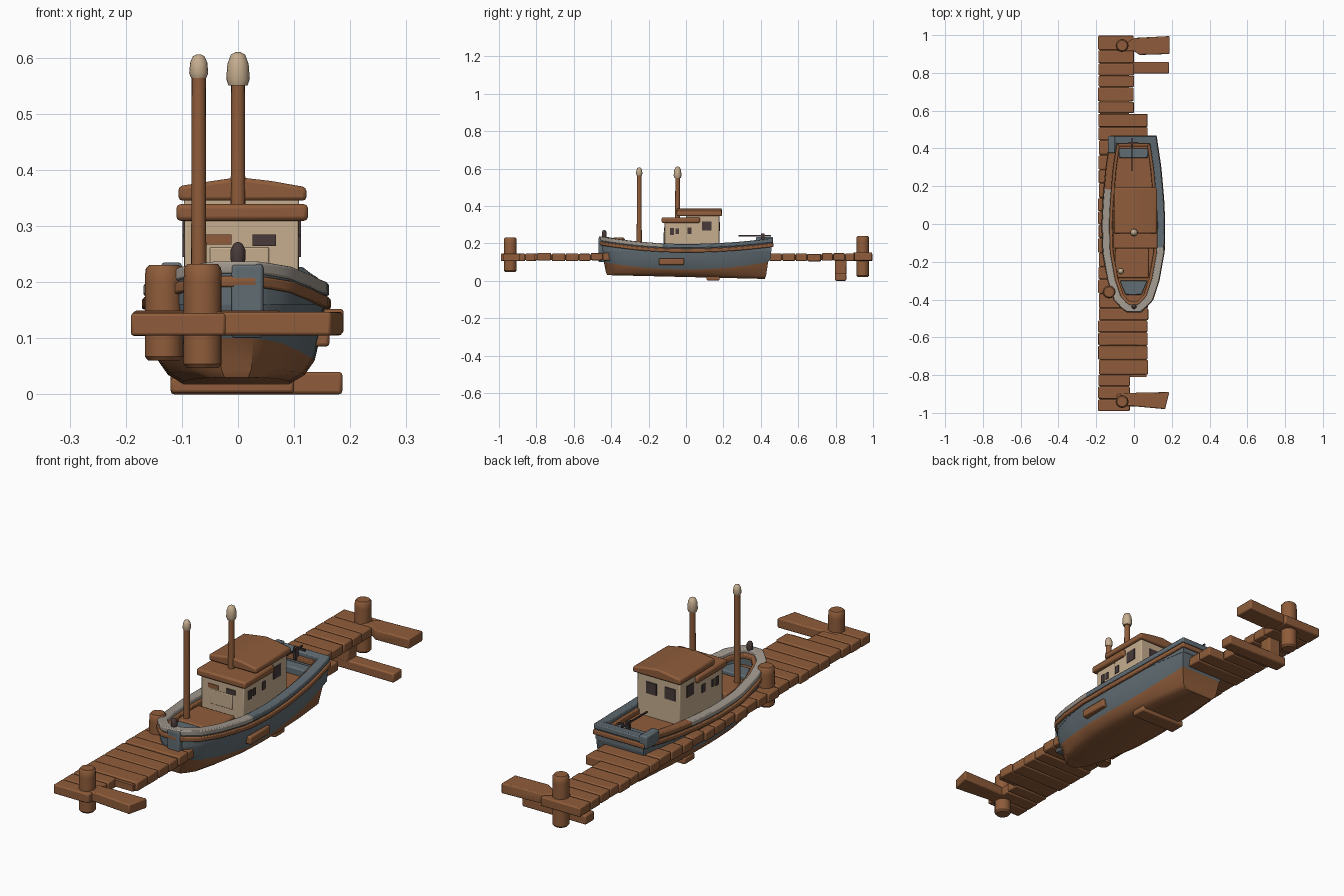
import bpy, bmesh, math, random
from mathutils import Vector

if "Cube" in bpy.data.objects:
    bpy.data.objects.remove(bpy.data.objects["Cube"])
random.seed(4)

def material(name, r, g, b):
    m = bpy.data.materials.new(name)
    m.diffuse_color = (r, g, b, 1)
    m.use_nodes = True
    m.node_tree.nodes["Principled BSDF"].inputs["Base Color"].default_value = m.diffuse_color
    return m

BROWN = material("wood_brown", .275, .108, .043)
SLATE = material("slate_blue", .118, .150, .170)
GREY = material("warm_light_grey", .36, .32, .275)
CREAM = material("cream", .56, .42, .275)
DARK = material("dark_umber", .065, .042, .042)

def finish(name, bm, mats, bevel=0, segs=2):
    bmesh.ops.recalc_face_normals(bm, faces=bm.faces)
    me = bpy.data.meshes.new(name)
    bm.to_mesh(me)
    bm.free()
    for m in mats:
        me.materials.append(m)
    ob = bpy.data.objects.new(name, me)
    bpy.context.collection.objects.link(ob)
    if bevel:
        mod = ob.modifiers.new("soft_edges", 'BEVEL')
        mod.width, mod.segments, mod.limit_method = bevel, segs, 'ANGLE'
    bpy.ops.object.select_all(action='DESELECT')
    ob.select_set(True)
    bpy.context.view_layer.objects.active = ob
    bpy.ops.object.shade_smooth_by_angle(angle=math.radians(40))
    return ob

def box(name, x0, x1, y0, y1, z0, z1, mat, bevel=.006):
    bm = bmesh.new()
    bmesh.ops.create_cube(bm, size=1)
    for v in bm.verts:
        v.co = ((x0 + x1) / 2 + v.co.x * (x1 - x0), (y0 + y1) / 2 + v.co.y * (y1 - y0),
                (z0 + z1) / 2 + v.co.z * (z1 - z0))
    return finish(name, bm, [mat], bevel)

def lathe(name, x, y, profile, mat, sides=16):
    """Turned part from (radius, z) pairs."""
    bm = bmesh.new()
    rings = [[bm.verts.new((x + r * math.cos(math.tau * i / sides), y + r * math.sin(math.tau * i / sides), z))
              for i in range(sides)] for r, z in profile]
    for a, b in zip(rings, rings[1:]):
        for i in range(sides):
            j = (i + 1) % sides
            bm.faces.new((a[i], a[j], b[j], b[i]))
    bm.faces.new(rings[0])
    bm.faces.new(rings[-1])
    return finish(name, bm, [mat])

def prism(name, pts, axis, lo, hi, mat, bevel=.005):
    """Polygon extruded along y (points x,z) or z (points x,y)."""
    bm = bmesh.new()
    place = (lambda p, t: (p[0], t, p[1])) if axis == 'y' else (lambda p, t: (p[0], p[1], t))
    a, b = [[bm.verts.new(place(p, t)) for p in pts] for t in (lo, hi)]
    bm.faces.new(a)
    bm.faces.new(b)
    for i in range(len(pts)):
        j = (i + 1) % len(pts)
        bm.faces.new((a[i], a[j], b[j], b[i]))
    return finish(name, bm, [mat], bevel)

# ---- hull plan outline and sheer line ----
PLAN = [(-.46, .035), (-.44, .06), (-.40, .097), (-.30, .13), (-.15, .157), (0, .161),
        (.13, .155), (.30, .14), (.46, .116)]

def half_width(y):
    for (a, wa), (b, wb) in zip(PLAN, PLAN[1:]):
        if y <= b:
            return wa + (wb - wa) * (y - a) / (b - a)
    return PLAN[-1][1]

def sheer(y):
    return .197 + (.04 if y < 0 else .03) * (y / .46) ** 2

CX, DECK = -.003, .165
YS = [-.46, -.44, -.42] + [-.40 + i * .0344 for i in range(26)]
YS[-1] = .46
OUT = [Vector((CX + half_width(y), y)) for y in YS] + [Vector((CX - half_width(y), y)) for y in reversed(YS)]

def offset(d):
    res = []
    for i, p in enumerate(OUT):
        t1, t2 = (p - OUT[i - 1]).normalized(), (OUT[(i + 1) % len(OUT)] - p).normalized()
        n1, n2 = Vector((t1.y, -t1.x)), Vector((t2.y, -t2.x))
        res.append(p + (n1 + n2) / (1 + n1.dot(n2)) * d)
    return res

def band(name, inner, outer, lo, hi, mats, rule=None, bevel=.004):
    """Closed strip round the hull; lo and hi are functions of y."""
    bm = bmesh.new()
    pin, pout = offset(inner), offset(outer)
    secs = [[bm.verts.new((p.x, p.y, f(o.y))) for p, f in ((a, lo), (b, lo), (b, hi), (a, hi))]
            for a, b, o in zip(pin, pout, OUT)]
    for i, s in enumerate(secs):
        n = secs[(i + 1) % len(secs)]
        for k in range(4):
            f = bm.faces.new((s[k], s[(k + 1) % 4], n[(k + 1) % 4], n[k]))
            if rule:
                f.material_index = rule(f.calc_center_median())
    return finish(name, bm, mats, bevel)

# ---- hull shell, brown below the waterline ----
rows = [(lambda y: sheer(y) - .012, 1, 1), (lambda y: .12, .96, .985),
        (lambda y: .06 + .04 * (y / .46) ** 2, .87, .955),
        (lambda y: .035 - .02 * y, .76, .93), (lambda y: .02 - .022 * y, .60, .915)]
bm = bmesh.new()
rings = [[bm.verts.new((CX + (p.x - CX) * w, p.y * l, zf(p.y))) for p in OUT] for zf, w, l in rows]
for r in range(len(rows) - 1):
    for i in range(len(OUT)):
        j = (i + 1) % len(OUT)
        f = bm.faces.new((rings[r][i], rings[r][j], rings[r + 1][j], rings[r + 1][i]))
        f.material_index = 1 if r >= 2 else 0
half = len(YS)
for i in range(half - 1):
    b = rings[-1]
    f = bm.faces.new((b[i], b[i + 1], b[-2 - i], b[-1 - i]))
    f.material_index = 1
finish("hull", bm, [SLATE, BROWN])

# ---- deck, bulwark, gunwale and rails ----
prism("deck", [tuple(p) for p in offset(-.012)], 'z', DECK - .01, DECK, BROWN, 0)
band("bulwark", -.026, -.002, lambda y: DECK - .005, lambda y: sheer(y) - .01, [SLATE], bevel=0)

def gunwale_colour(c):
    if c.x < 0:
        return 0 if c.y < .17 else (2 if c.y < .38 else 1)
    return 0 if c.y < -.13 else 1

band("gunwale", -.034, .005, lambda y: sheer(y) - .022, sheer, [GREY, SLATE, BROWN], gunwale_colour)
band("rub_rail", -.01, .008, lambda y: sheer(y) - .046, lambda y: sheer(y) - .026, [BROWN])
band("inner_rail", -.05, -.03, lambda y: sheer(y) - .036, lambda y: sheer(y) - .016, [BROWN])
prism("bow_platform", [(-.075, -.30), (.07, -.30), (.04, -.375), (-.045, -.375)], 'z', .16, .19, SLATE)
box("stern_bench", -.08, .075, .35, .40, .16, .195, SLATE)
box("stern_corner", -.137, -.10, .375, .465, .18, .235, SLATE)
box("stem_block", -.012, .045, -.468, -.43, .10, .232, SLATE)
box("fore_hatch", -.10, .078, -.285, -.13, .16, .185, BROWN)
box("side_fender", .13, .163, -.145, -.01, .085, .12, BROWN)

# ---- cabin ----
box("cabin_front", -.095, .108, -.115, .05, .16, .315, CREAM, .004)
box("cabin_rear", -.096, .109, .0, .178, .16, .35, CREAM, .004)
box("front_roof", -.11, .125, -.13, .075, .309, .339, BROWN, .008)
prism("rear_roof", [(-.106, .345), (-.106, .371), (-.06, .378), (.0, .387), (.06, .38), (.122, .369), (.122, .345)],
      'y', -.05, .192, BROWN, .007)
box("front_panel", -.05, .055, -.119, -.11, .20, .262, CREAM, .003)
box("front_window_left", -.062, -.012, -.118, -.112, .267, .285, BROWN, 0)
box("front_window_right", .026, .068, -.118, -.112, .264, .285, DARK, 0)
for i, (y0, y1, z0, z1) in enumerate([(-.085, -.065, .245, .282), (-.055, -.038, .25, .28),
                                      (.008, .03, .25, .285), (.085, .135, .268, .318)]):
    box(f"right_window_{i}", .106, .112, y0, y1, z0, z1, DARK, 0)
    box(f"left_window_{i}", -.099, -.093, y0, y1, z0, z1, DARK, 0)
for x in (-.055, .035):
    box("rear_window", x - .02, x + .03, .176, .182, .265, .315, DARK, 0)

# ---- masts with rounded caps ----
def mast(name, x, y, z0, top, r, cap_r):
    lathe(name, x, y, [(r * 1.1, z0), (r, top - .03)], BROWN)
    h = .042 if cap_r < .018 else .06
    lathe(name + "_cap", x, y, [(cap_r * .8, top - h), (cap_r, top - h * .8), (cap_r * .9, top - h * .35),
                                (cap_r * .6, top - h * .08), (cap_r * .2, top)], CREAM)

mast("fore_mast", -.07, -.25, .16, .606, .0125, .017)
mast("cabin_mast", 0, -.045, .33, .61, .012, .021)

# ---- bow knob and stern rod ----
lathe("bow_knob", 0, -.437, [(.010, .22), (.013, .24), (.013, .258), (.008, .268), (.003, .271)], DARK, 12)
box("stern_rod", -.013, -.007, .28, .455, .238, .244, DARK, 0)
box("stern_rod_mount", -.016, -.004, .40, .42, .20, .252, DARK, 0)
box("stern_rod_handle", -.03, .022, .425, .433, .236, .244, DARK, 0)

# ---- jetty planks over a solid core ----
y = -.99
n = 0
while y < .98:
    w = min(random.uniform(.06, .08), 1 - y)
    m = y + w / 2
    right = -.02 if m < -.82 else (.073 if m < .58 else 0)
    jit = random.uniform(-.003, .003)
    box(f"plank_{n}", -.188 + jit, right + jit, y, y + w - .003, .107 + jit, .147 + jit, BROWN, .005)
    y += w
    n += 1
box("jetty_core_main", -.18, .065, -.81, .57, .112, .14, BROWN, 0)
box("jetty_core_ends", -.18, -.026, -.985, .99, .112, .14, BROWN, 0)

# ---- mooring posts and side beams ----
for name, x, y, z0, z1 in [("front_post", -.063, -.94, .047, .232), ("rear_post", -.063, .945, .02, .24),
                           ("side_post", -.132, -.36, .06, .23)]:
    lathe(name, x, y, [(.028, z0), (.034, z0 + .007), (.034, z1 - .03), (.033, z1 - .007), (.027, z1)], BROWN)
prism("front_beam", [(-.09, -.965), (0, -.965), (.165, -.98), (.187, -.89), (.03, -.892), (-.09, -.90)],
      'z', .105, .147, BROWN)
prism("rear_beam", [(-.09, .915), (0, .915), (.03, .895), (.188, .90), (.188, .995), (0, .985)],
      'z', .108, .152, BROWN)
box("low_beam", -.12, .186, .797, .857, 0, .04, BROWN)
box("low_beam_support", -.09, -.03, .797, .857, .03, .115, BROWN)
box("hull_skid", -.12, .10, .11, .18, .002, .03, BROWN)
